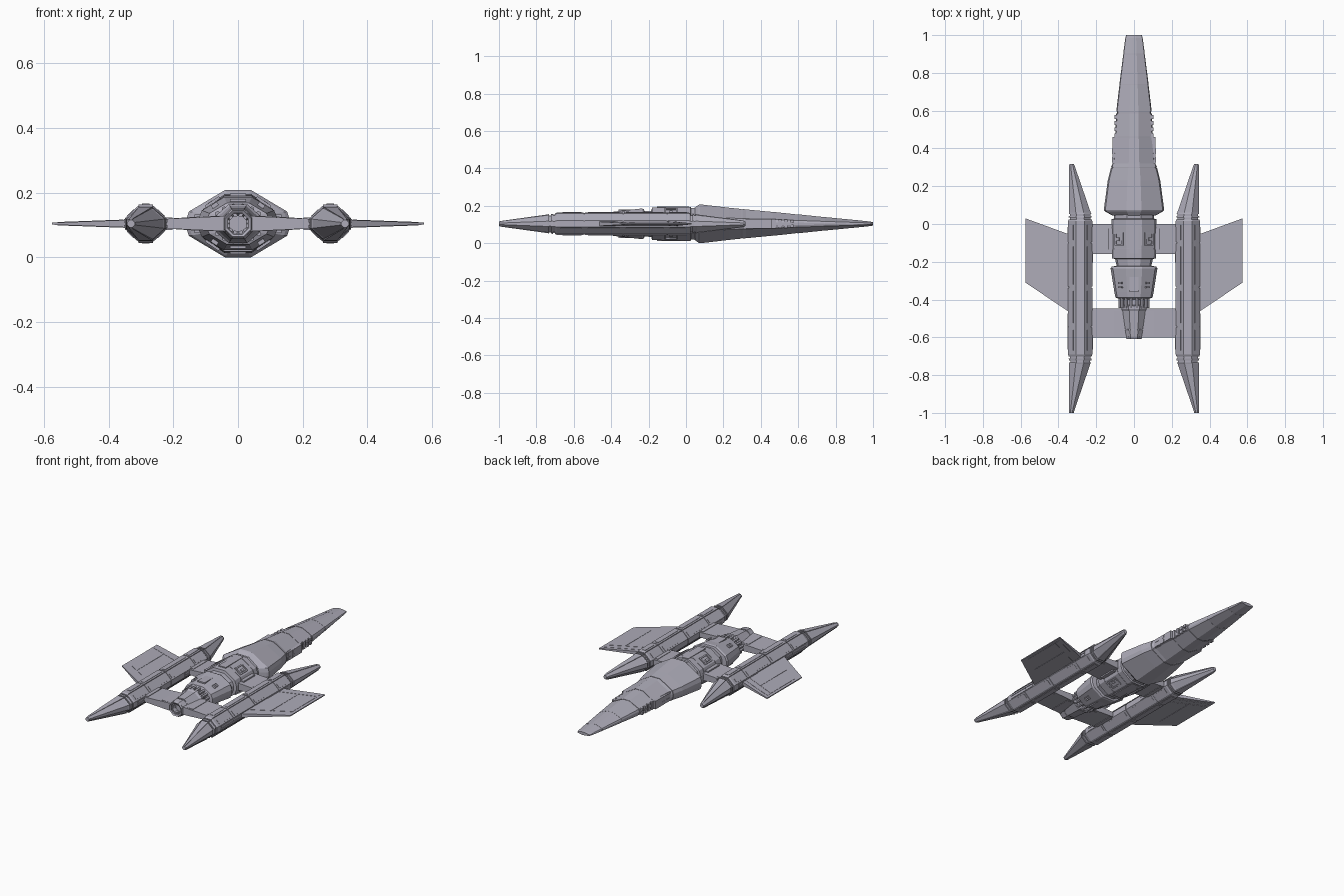
import bpy, bmesh, math
from mathutils import Matrix, Vector

MID = 0.104  # height of the symmetry plane; all parts are modelled around it

cube = bpy.data.objects.get("Cube")
if cube:
    bpy.data.objects.remove(cube, do_unlink=True)

hull_grey = bpy.data.materials.new("lavender_grey")
hull_grey.use_nodes = True
colour = (0.42, 0.41, 0.48, 1)
hull_grey.diffuse_color = colour
hull_grey.node_tree.nodes["Principled BSDF"].inputs["Base Color"].default_value = colour


def finish(name, bm, mirror=""):
    bmesh.ops.recalc_face_normals(bm, faces=bm.faces)
    mesh = bpy.data.meshes.new(name)
    bm.to_mesh(mesh)
    bm.free()
    mesh.materials.append(hull_grey)
    obj = bpy.data.objects.new(name, mesh)
    obj.location.z = MID
    bpy.context.collection.objects.link(obj)
    if mirror:
        mod = obj.modifiers.new("Mirror", 'MIRROR')
        mod.use_axis = ["x" in mirror, False, "z" in mirror]
        mod.use_mirror_merge = False
    return obj


def full_section(quarter):
    """Mirror a quarter outline (top centre to side) into a closed ring."""
    right = quarter + [(x, -z) for x, z in reversed(quarter)]
    return right + [(-x, z) for x, z in reversed(right)]


def loft(name, quarter, stations, mirror=""):
    """Stations are (y, half width, half height, x centre)."""
    bm = bmesh.new()
    ring = full_section(quarter)
    rows = []
    for y, w, h, *cx in stations:
        c = cx[0] if cx else 0
        rows.append([bm.verts.new((c + x * w, y, z * h)) for x, z in ring])
    n = len(ring)
    for a, b in zip(rows, rows[1:]):
        for i in range(n):
            bm.faces.new((a[i], a[(i + 1) % n], b[(i + 1) % n], b[i]))
    bm.faces.new(rows[0])
    bm.faces.new(rows[-1])
    return finish(name, bm, mirror)


def groove(y, w, h, cx=0, depth=0.95, gap=0.005):
    """Four stations that cut a narrow channel around a loft."""
    return [(y - gap, w, h, cx), (y - gap, w * depth, h * depth, cx),
            (y + gap, w * depth, h * depth, cx), (y + gap, w, h, cx)]


def boxes(name, items, mirror="xz"):
    """Items are (centre, size, tilt about y in degrees)."""
    bm = bmesh.new()
    for centre, size, tilt in items:
        m = (Matrix.Translation(centre) @ Matrix.Rotation(math.radians(tilt), 4, 'Y')
             @ Matrix.Diagonal((*size, 1)))
        bmesh.ops.create_cube(bm, size=1, matrix=m)
    return finish(name, bm, mirror)


def slab(name, outline, mirror="x"):
    """Flat plate from (x, y, half thickness) points."""
    bm = bmesh.new()
    top = [bm.verts.new((x, y, t)) for x, y, t in outline]
    low = [bm.verts.new((x, y, -t)) for x, y, t in outline]
    bm.faces.new(top)
    bm.faces.new(low[::-1])
    n = len(top)
    for i in range(n):
        bm.faces.new((top[i], low[i], low[(i + 1) % n], top[(i + 1) % n]))
    return finish(name, bm, mirror)


# Long tapering nose
NOSE = [(0.25, 1), (0.95, 0.36), (1, 0.12)]
loft("nose_hull", NOSE,
     [(0.045, 0.115, 0.085), (0.065, 0.15, 0.1), (0.075, 0.16, 0.104), (0.23, 0.139, 0.086)]
     + groove(0.3, 0.122, 0.079, depth=0.97, gap=0.003) + [(0.32, 0.112, 0.077)]
     + groove(0.46, 0.1, 0.064, depth=0.97, gap=0.003)
     + groove(0.59, 0.094, 0.051, depth=0.96)
     + groove(0.74, 0.077, 0.036, depth=0.98, gap=0.002)
     + groove(0.9, 0.057, 0.021, depth=0.97, gap=0.002)
     + [(0.985, 0.046, 0.012), (1.0, 0.042, 0.009)])

# Machinery along the sides of the nose
boxes("nose_side_rail", [((0.1, 0.385, 0), (0.03, 0.15, 0.05), 0)], "x")
boxes("nose_side_blocks",
      [((0.104, 0.34 + 0.045 * i, 0.014), (0.026 - 0.002 * i, 0.03, 0.02), 0) for i in range(3)]
      + [((0.092, 0.47 + 0.032 * i, 0.012), (0.022, 0.02, 0.026 - 0.003 * i), 0) for i in range(4)])

# Central body, waist and rear collar
BODY = [(0.35, 1), (0.9, 0.5), (1, 0.15)]
loft("central_body", BODY,
     [(-0.4, 0.06, 0.05), (-0.39, 0.098, 0.064), (-0.36, 0.104, 0.068), (-0.235, 0.124, 0.082),
      (-0.225, 0.118, 0.078), (-0.222, 0.092, 0.068), (-0.185, 0.1, 0.07), (-0.182, 0.116, 0.086)]
     + groove(-0.13, 0.117, 0.088, depth=0.98, gap=0.002)
     + groove(-0.01, 0.119, 0.091, depth=0.98, gap=0.002)
     + [(0.025, 0.119, 0.091), (0.028, 0.107, 0.084), (0.06, 0.107, 0.084)])

# Spine plates and sloped hatches
boxes("spine_plate", [((0, -0.07, 0.09), (0.05, 0.17, 0.006), 0),
                      ((0, -0.31, 0.073), (0.05, 0.1, 0.008), 0)], "z")
hatch = [((0.078, -0.08 + s * 0.031, 0.066), (0.044, 0.008, 0.01), 34) for s in (-1, 1)]
hatch += [((0.078 + s * 0.018, -0.08, 0.066 - s * 0.012), (0.008, 0.07, 0.01), 34) for s in (-1, 1)]
hatch += [((0.084, -0.08, 0.062), (0.016, 0.018, 0.012), 34)]
boxes("body_hatch", hatch)
boxes("collar_fittings", [((0.072, -0.335 + 0.022 * i, 0.057), (0.022, 0.01, 0.012), 34)
                          for i in range(2)])

# Engine behind the body, with a hollow nozzle
ENGINE = [(0.42, 1), (1, 0.42)]
loft("engine_core", ENGINE,
     [(-0.57, 0.012, 0.012), (-0.57, 0.026, 0.026), (-0.605, 0.033, 0.033), (-0.61, 0.04, 0.04),
      (-0.595, 0.045, 0.045)] + groove(-0.56, 0.05, 0.048, depth=0.9)
     + [(-0.46, 0.06, 0.055), (-0.45, 0.068, 0.06), (-0.435, 0.068, 0.06),
        (-0.43, 0.056, 0.046), (-0.38, 0.056, 0.046)])

# Radial fins and the ring of feed pipes
bm = bmesh.new()
for i in range(12):
    turn = Matrix.Rotation(math.tau * (i + 0.5) / 12, 4, 'Y')
    squash = Matrix.Diagonal((1, 1, 0.85, 1))
    fin = bmesh.ops.create_cube(bm, size=1, matrix=Matrix.Translation((0, -0.525, 0.052))
                                @ Matrix.Diagonal((0.012, 0.15, 0.022, 1)))["verts"]
    for v in fin:
        if v.co.y < -0.525:
            v.co.z -= 0.014
    bmesh.ops.transform(bm, matrix=squash @ turn, verts=fin)
finish("engine_fins", bm)

bm = bmesh.new()
for i in range(16):
    a = math.tau * (i + 0.5) / 16
    m = (Matrix.Translation((0.076 * math.cos(a), -0.415, 0.054 * math.sin(a)))
         @ Matrix.Rotation(math.pi / 2, 4, 'X'))
    bmesh.ops.create_cone(bm, cap_ends=True, segments=6, radius1=0.009, radius2=0.009,
                          depth=0.06, matrix=m)
finish("feed_pipes", bm)

# Struts joining the pods to the body
for name, y0, y1, x0 in (("rear_strut", -0.16, 0.0, 0.09), ("front_strut", -0.6, -0.447, 0.03)):
    slab(name, [(x0, y0, 0.024), (0.24, y0, 0.014), (0.24, y1, 0.014), (x0, y1, 0.024)])
    boxes(name + "_fittings", [((0.215, (y0 + y1) / 2, 0.012), (0.025, 0.13, 0.014), 0)])
boxes("strut_root_blocks", [((0.123, -0.08, 0.014), (0.022, 0.11, 0.03), 0),
                            ((0.082, -0.525, 0.016), (0.05, 0.13, 0.014), 0)])

# Side pods, tapered toward the outer edge at both ends
POD = [(0.36, 1), (0.36, 0.92), (0.42, 0.87), (1, 0.28)]
PX, PW, PH = 0.285, 0.064, 0.06
loft("side_pod", POD,
     [(-1.0, 0.012, 0.012, 0.331), (-0.985, 0.015, 0.016, 0.33), (-0.74, 0.057, 0.05, 0.288)]
     + groove(-0.728, 0.059, 0.052, PX, 0.88) + groove(-0.706, 0.061, 0.054, PX, 0.9)
     + [(-0.69, PW, PH, PX)]
     + groove(-0.545, PW, PH, PX, 0.96, 0.004) + groove(-0.335, PW, PH, PX, 0.94, 0.004)
     + groove(-0.1, PW, PH, PX, 0.96, 0.004)
     + [(0.015, PW, PH, PX)]
     + groove(0.03, 0.061, 0.055, PX, 0.88) + groove(0.047, 0.06, 0.053, PX, 0.9)
     + [(0.06, 0.058, 0.05, 0.287), (0.305, 0.016, 0.018, 0.329), (0.318, 0.011, 0.012, 0.33)], "x")

# Pod spine strips, side rails and edge fittings
boxes("pod_spine", [((PX, y, 0.059), (0.022, length, 0.006), 0)
                    for y, length in ((-0.04, 0.09), (-0.22, 0.2), (-0.44, 0.17), (-0.61, 0.1))])
boxes("pod_side_rails", [((PX + s * 0.063, y, 0.009), (0.008, 0.19, 0.01), 0)
                         for s in (-1, 1) for y in (-0.11, -0.57)])
boxes("pod_slope_panels", [((PX + s * 0.047, y, 0.033), (0.03, length, 0.004), s * 44)
                           for s in (-1, 1)
                           for y, length in ((-0.045, 0.08), (-0.22, 0.2), (-0.44, 0.17), (-0.615, 0.11))])

# Swept wings with raised skin panels
corners = [Vector(c) for c in ((0.33, -0.06, 0.012), (0.575, 0.03, 0.003),
                               (0.575, -0.31, 0.003), (0.33, -0.475, 0.012))]
slab("wing", corners)


def wing_panel(name, u0, u1, v0, v1):
    """Thin plate over part of the wing; u runs outward, v runs forward."""
    points = []
    for u, v in ((u0, v0), (u1, v0), (u1, v1), (u0, v1)):
        p = corners[0].lerp(corners[1], u).lerp(corners[3].lerp(corners[2], u), v)
        p.z += 0.0015
        points.append(p)
    slab(name, points)


wing_panel("wing_inner_panel", 0.1, 0.52, 0.16, 0.84)
wing_panel("wing_outer_panel", 0.55, 0.93, 0.16, 0.84)
wing_panel("wing_edge_strip", 0.1, 0.93, 0.06, 0.13)
